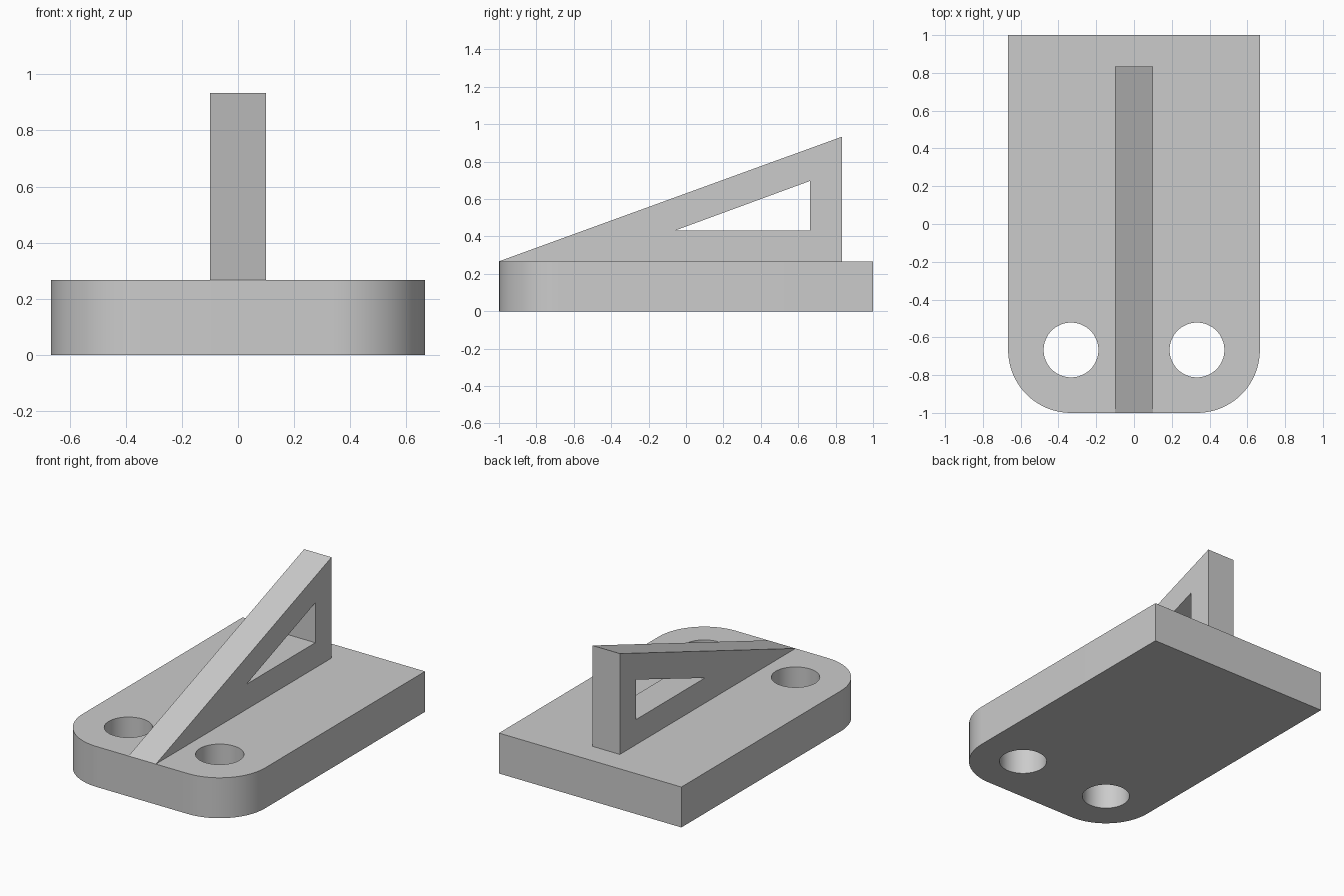
import bpy
import bmesh
from math import sin, cos, pi, radians
from mathutils import Vector

default = bpy.data.objects.get("Cube")
if default:
    bpy.data.objects.remove(default, do_unlink=True)

grey = bpy.data.materials.new("plain grey")
grey.use_nodes = True
GREY = (0.6, 0.6, 0.6, 1)
grey.diffuse_color = GREY
grey.node_tree.nodes["Principled BSDF"].inputs["Base Color"].default_value = GREY

WIDTH, LENGTH, THICK = 1.333, 2.0, 0.267
RADIUS = 0.333
HOLE_RADIUS = 0.145
RIB_WIDTH = 0.2


def arc(cx, cy, r, start, end, steps):
    angles = [start + (end - start) * i / steps for i in range(steps + 1)]
    return [(cx + r * cos(a), cy + r * sin(a)) for a in angles]


def prism(name, points, depth):
    """Closed solid from 3D outline points swept along depth."""
    bm = bmesh.new()
    face = bm.faces.new([bm.verts.new(p) for p in points])
    sweep = bmesh.ops.extrude_face_region(bm, geom=[face])["geom"]
    moved = [v for v in sweep if isinstance(v, bmesh.types.BMVert)]
    bmesh.ops.translate(bm, verts=moved, vec=Vector(depth))
    bmesh.ops.recalc_face_normals(bm, faces=bm.faces)
    mesh = bpy.data.meshes.new(name)
    bm.to_mesh(mesh)
    bm.free()
    mesh.materials.append(grey)
    obj = bpy.data.objects.new(name, mesh)
    bpy.context.collection.objects.link(obj)
    return obj


def select(obj):
    bpy.ops.object.select_all(action='DESELECT')
    obj.select_set(True)
    bpy.context.view_layer.objects.active = obj


def cut(obj, cutter):
    cutter.hide_render = True
    mod = obj.modifiers.new("cut", 'BOOLEAN')
    mod.operation = 'DIFFERENCE'
    mod.solver = 'EXACT'
    mod.object = cutter
    select(obj)
    bpy.ops.object.modifier_apply(modifier=mod.name)
    bpy.data.objects.remove(cutter, do_unlink=True)


# Base plate with rounded front corners
hx, hy = WIDTH / 2, LENGTH / 2
cx, cy = hx - RADIUS, -hy + RADIUS
outline = [(hx, hy), (-hx, hy)]
outline += arc(-cx, cy, RADIUS, pi, 1.5 * pi, 20)
outline += arc(cx, cy, RADIUS, 1.5 * pi, 2 * pi, 20)
base = prism("base_plate", [(x, y, 0) for x, y in outline], (0, 0, THICK))

# Two bolt holes, concentric with the rounded corners
for side in (-1, 1):
    ring = arc(side * cx, cy, HOLE_RADIUS, 0, 2 * pi, 64)[:-1]
    cut(base, prism("hole_cutter", [(x, y, -0.1) for x, y in ring], (0, 0, THICK + 0.2)))

# Sloping rib with a triangular window
slope = [(-1, THICK), (0.833, THICK), (0.833, 0.933)]
rib = prism("rib", [(-RIB_WIDTH / 2, y, z) for y, z in slope], (RIB_WIDTH, 0, 0))
window = [(-0.055, 0.433), (0.664, 0.433), (0.664, 0.697)]
cut(rib, prism("window_cutter", [(-RIB_WIDTH, y, z) for y, z in window],
               (2 * RIB_WIDTH, 0, 0)))

# Smooth rounded walls, keep edges crisp
select(base)
bpy.ops.object.shade_smooth_by_angle(angle=radians(30))
